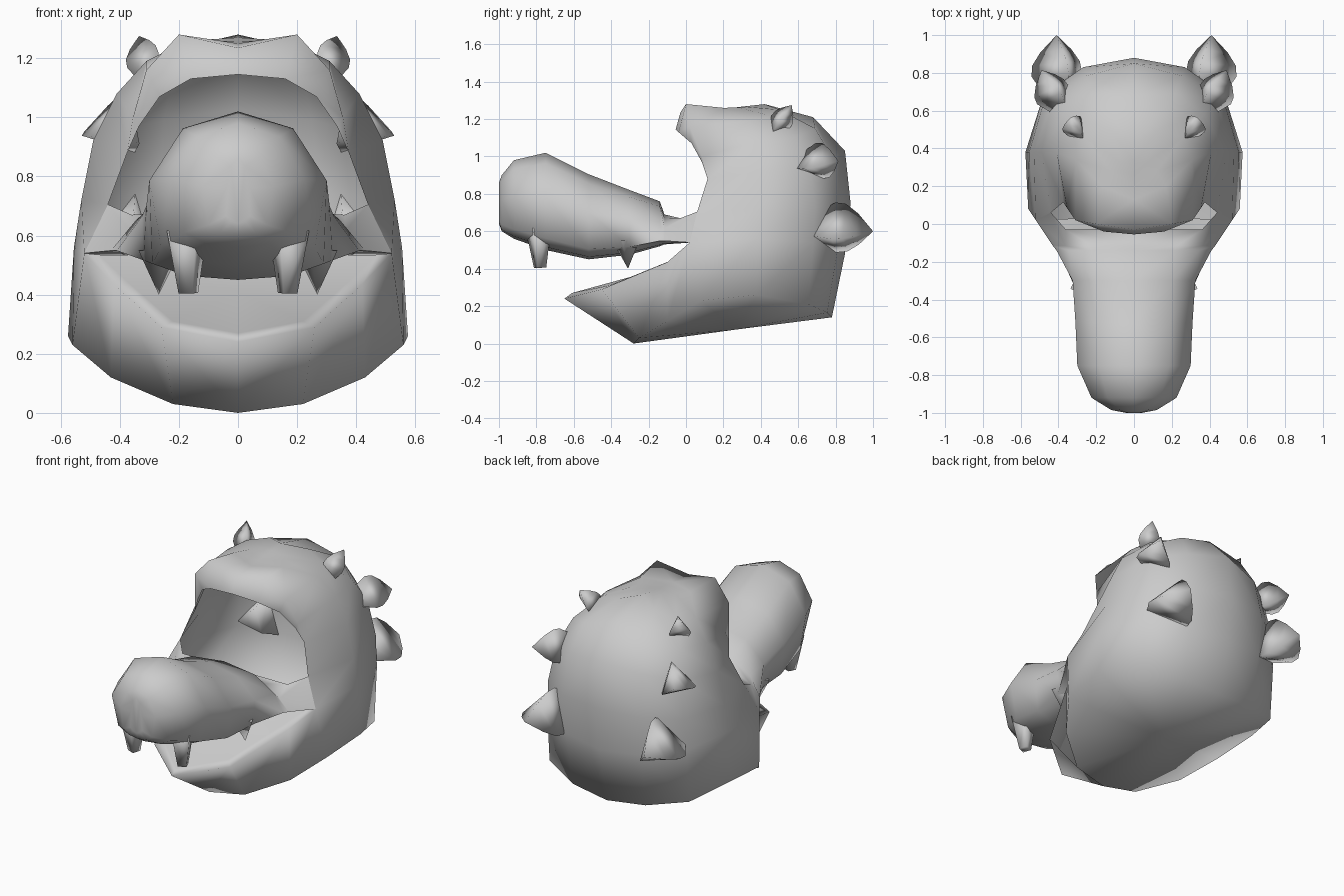
import bpy, bmesh, math
from mathutils import Vector

if "Cube" in bpy.data.objects:
    bpy.data.objects.remove(bpy.data.objects["Cube"])

mat = bpy.data.materials.new("plain grey")
mat.diffuse_color = (0.6, 0.6, 0.6, 1)
mat.use_nodes = True
mat.node_tree.nodes["Principled BSDF"].inputs["Base Color"].default_value = mat.diffuse_color


def finish(name, bm, angle=75, mirror=True):
    bmesh.ops.remove_doubles(bm, verts=bm.verts, dist=0.0005)
    bmesh.ops.recalc_face_normals(bm, faces=bm.faces)
    me = bpy.data.meshes.new(name)
    bm.to_mesh(me)
    bm.free()
    ob = bpy.data.objects.new(name, me)
    bpy.context.collection.objects.link(ob)
    me.materials.append(mat)
    bpy.ops.object.select_all(action='DESELECT')
    ob.select_set(True)
    bpy.context.view_layer.objects.active = ob
    if mirror:
        m = ob.modifiers.new("mirror", 'MIRROR')
        m.use_clip = True
        m.merge_threshold = 0.001
        bpy.ops.object.modifier_apply(modifier=m.name)
    bpy.ops.object.shade_smooth_by_angle(angle=math.radians(angle))
    return ob


def face(bm, pts):
    uniq = []
    for p in pts:
        if all((Vector(p) - Vector(q)).length > 1e-4 for q in uniq):
            uniq.append(p)
    if len(uniq) > 2:
        bm.faces.new([bm.verts.new(p) for p in uniq])


def strip(bm, a, b):
    for i in range(len(a) - 1):
        face(bm, (a[i], a[i + 1], b[i + 1], b[i]))


def fan(bm, pts, pole):
    for a, b in zip(pts, pts[1:]):
        face(bm, (a, b, pole))


# hood: half rows running from the front edge to the back centre
rows = [
    [(.56, .08, .23), (.575, .38, .26), (.48, .655, .21), (.25, .755, .165), (0, .78, .14)],
    [(.52, .02, .54), (.555, .38, .56), (.48, .68, .54), (.26, .81, .50), (0, .85, .48)],
    [(.44, .06, .705), (.53, .38, .72), (.465, .69, .73), (.27, .83, .74), (0, .88, .75)],
    [(.375, .115, .88), (.49, .38, .92), (.43, .66, .95), (.25, .785, .99), (0, .85, 1.03)],
    [(.355, .085, 1.0), (.41, .38, 1.08), (.37, .58, 1.10), (.22, .69, 1.15), (0, .68, 1.21)],
    [(.31, .02, 1.16), (.31, .34, 1.19), (.26, .46, 1.215), (.13, .50, 1.25), (0, .42, 1.28)],
    [(.20, 0, 1.28), (.17, .20, 1.26), (.12, .28, 1.262), (.06, .32, 1.266), (0, .33, 1.27)],
    [(0, -.03, 1.235), (0, .13, 1.25), (0, .20, 1.257), (0, .27, 1.263), (0, .33, 1.27)],
]
bm = bmesh.new()
for a, b in zip(rows, rows[1:]):
    strip(bm, a, b)

# rolled brim around the face opening
brim = [rows[3][0], (.335, .085, .97), (.265, .03, 1.07), (.16, -.04, 1.13), (0, -.055, 1.145)]
strip(bm, [r[0] for r in rows[3:]], brim)

# lower jaw, its lip and mouth floor, and the underside
jaw_base = [(0, -.28, 0), (.22, -.25, .03), (.43, -.10, .12), rows[0][0]]
jaw_rim = [(0, -.65, .24), (.26, -.45, .29), (.42, -.10, .435), rows[1][0]]
jaw_lip = [(0, -.61, .27), (.22, -.41, .31), (.37, -.09, .44), (.47, .02, .535)]
strip(bm, jaw_base, jaw_rim)
strip(bm, jaw_rim, jaw_lip)
fan(bm, jaw_lip + [(0, .04, .53)], (0, -.10, .41))
fan(bm, jaw_base + rows[0][1:], (0, .27, .075))
finish("hood_and_lower_jaw", bm, 120)

# snout: y, upper half width, lower half width, top, bottom
sections = [
    (-1.0, .04, .04, .86, .64), (-.985, .12, .10, .90, .60), (-.92, .225, .18, .98, .56),
    (-.75, .30, .26, 1.02, .50), (-.52, .31, .29, .905, .45), (-.30, .325, .32, .82, .475),
    (-.14, .345, .41, .76, .52), (-.115, .365, .43, .69, .53)]
bm = bmesh.new()
rings = []
for y, w, wb, top, bot in sections:
    h = top - bot
    rings.append([(0, y, top), (.62 * w, y, top - .11 * h), (w, y, top - .45 * h),
                  (wb, y, bot + .12 * h), (.6 * wb, y, bot + .03 * h), (0, y, bot)])
# last ring meets the edge of the hood and forms the sill of the opening
rings.append([(0, -.03, .67), (.36, -.03, .67), rows[2][0], rows[1][0], (.3, .03, .54), (0, .03, .54)])
for a, b in zip(rings, rings[1:]):
    strip(bm, a, b)
face(bm, rings[0])
finish("snout", bm, 80)


# tapered solid along an axis; profile holds (fraction of length, radius)
def taper(name, base, tip, profile, sides, spin, angle):
    base, tip = Vector(base), Vector(tip)
    q = (tip - base).to_track_quat('Z', 'Y')
    bm = bmesh.new()
    rs = []
    for t, r in profile:
        c = base.lerp(tip, t)
        rs.append([c + q @ Vector((r * math.cos(spin + k * math.tau / sides),
                                   r * math.sin(spin + k * math.tau / sides), 0))
                   for k in range(sides)])
    for a, b in zip(rs, rs[1:]):
        strip(bm, a + a[:1], b + b[:1])
    face(bm, rs[0])
    face(bm, rs[-1])
    bmesh.ops.remove_doubles(bm, verts=bm.verts, dist=0.0005)
    for s in (1, -1):
        part = bm.copy()
        for v in part.verts:
            v.co.x *= s
        finish(name + ("_right" if s > 0 else "_left"), part, angle, False)
    bm.free()


# back spikes, three sided
for name, base, tip, r in (
        ("large_spike", (.375, .67, .60), (.41, 1.0, .60), .16),
        ("middle_spike", (.37, .61, .955), (.49, .815, .975), .115),
        ("small_spike", (.29, .46, 1.12), (.335, .565, 1.275), .07)):
    taper(name, base, tip, ((0, r * .55), (.38, r), (.55, r * .95), (.75, r * .62), (1, 0)),
          3, math.radians(75), 130)

# upper teeth
taper("front_tooth", (.172, -.79, .62), (.168, -.78, .405), ((0, .075), (1, .036)), 4, math.pi / 4, 100)
taper("side_tooth", (.265, -.32, .55), (.268, -.31, .40), ((0, .075), (1, 0)), 4, 0, 100)
